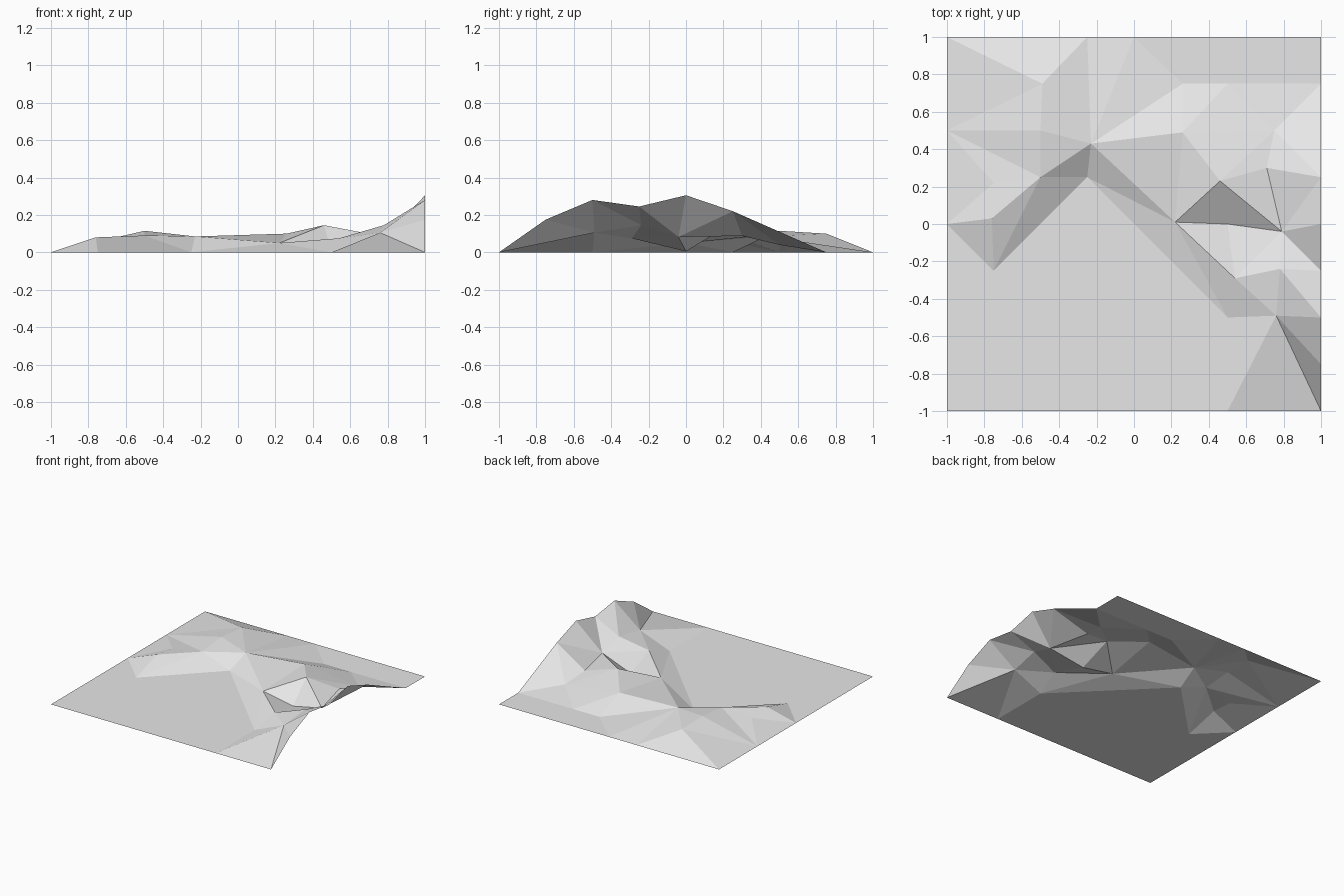
import bpy
from mathutils import Vector
from mathutils.geometry import delaunay_2d_cdt

cube = bpy.data.objects.get("Cube")
if cube:
    bpy.data.objects.remove(cube)

# Landmarks of the terrain sheet: x, y, height
points = {
    # Ground-level border
    "sw": (-1, -1, 0), "south": (.5, -1, 0), "se": (1, -1, 0),
    "ne": (1, 1, 0), "north_b": (0, 1, 0), "north_a": (-.25, 1, 0),
    "nw": (-1, 1, 0), "west_b": (-1, .5, 0), "west_a": (-1, 0, 0),
    # Raised east border
    "east_a": (1, -.75, .175), "east_b": (1, -.5, .28), "east_c": (1, -.25, .245),
    "east_d": (1, 0, .305), "east_e": (1, .25, .22), "east_f": (1, .75, 0),
    # Low western ridge
    "foot": (-.75, -.25, 0), "spur": (-.76, .03, .08), "dip": (-.75, .22, .06),
    "shoulder": (-.5, .25, .09), "hump": (-.5, .5, .115), "knoll": (-.49, .75, .1),
    "saddle": (-.23, .43, .085), "bay": (-.25, .25, 0),
    # Northern slope
    "apron_a": (.26, .75, 0), "apron_b": (.5, .75, 0), "bench": (.26, .49, .1),
    "step": (.75, .5, .04), "ledge": (.71, .3, .088),
    # Hollow and its rim
    "summit": (.46, .23, .145), "lip": (.22, .01, .05), "hollow": (.5, 0, .005),
    "pass": (.79, -.04, .082), "rim_a": (.54, -.29, .075), "rim_b": (.78, -.24, .145),
    # South-eastern spur
    "toe": (.5, -.5, 0), "nose": (.76, -.49, .105),
}

# Ridge and valley lines that the facets must follow
lines = [
    "sw south se east_a east_b east_c east_d east_e east_f ne north_b north_a nw west_b west_a sw",
    "nw knoll west_b hump knoll north_a saddle knoll", "hump saddle north_b",
    "west_b shoulder dip west_b", "hump shoulder saddle bay shoulder spur foot",
    "dip spur west_a dip", "west_a foot shoulder", "foot bay toe foot", "sw foot",
    "saddle apron_a north_b", "saddle bench apron_a apron_b bench", "saddle lip bay",
    "bench lip summit bench step summit ledge step", "apron_b step east_f apron_b",
    "ledge east_e step", "lip hollow pass summit hollow rim_a lip toe rim_a",
    "ledge pass rim_b east_c pass east_d", "pass east_e", "pass rim_a rim_b nose rim_a",
    "rim_b east_b nose east_a", "nose se", "toe nose south toe", "ne apron_b",
]

names = list(points)
edges = set()
for line in lines:
    stops = [names.index(n) for n in line.split()]
    edges.update(tuple(sorted(pair)) for pair in zip(stops, stops[1:]))

# Triangulate the plan, then lift each corner to its height
plan = [Vector(p[:2]) for p in points.values()]
verts, _, faces, origins, _, _ = delaunay_2d_cdt(plan, list(edges), [], 0, 1e-5)
heights = [p[2] for p in points.values()]
coords = []
for v, source in zip(verts, origins):
    if source:
        z = heights[source[0]]
    else:
        near = min(range(len(plan)), key=lambda i: (plan[i] - v).length)
        z = heights[near]
    coords.append((v.x, v.y, z))

mesh = bpy.data.meshes.new("terrain")
mesh.from_pydata(coords, [], faces)
mesh.update()
if sum(p.normal.z for p in mesh.polygons) < 0:
    mesh.flip_normals()
mesh.shade_flat()

# Single pale grey surface
grey = bpy.data.materials.new("pale_grey")
grey.use_nodes = True
colour = (.8, .8, .8, 1)
grey.diffuse_color = colour
grey.node_tree.nodes["Principled BSDF"].inputs["Base Color"].default_value = colour
mesh.materials.append(grey)

terrain = bpy.data.objects.new("terrain", mesh)
bpy.context.collection.objects.link(terrain)
